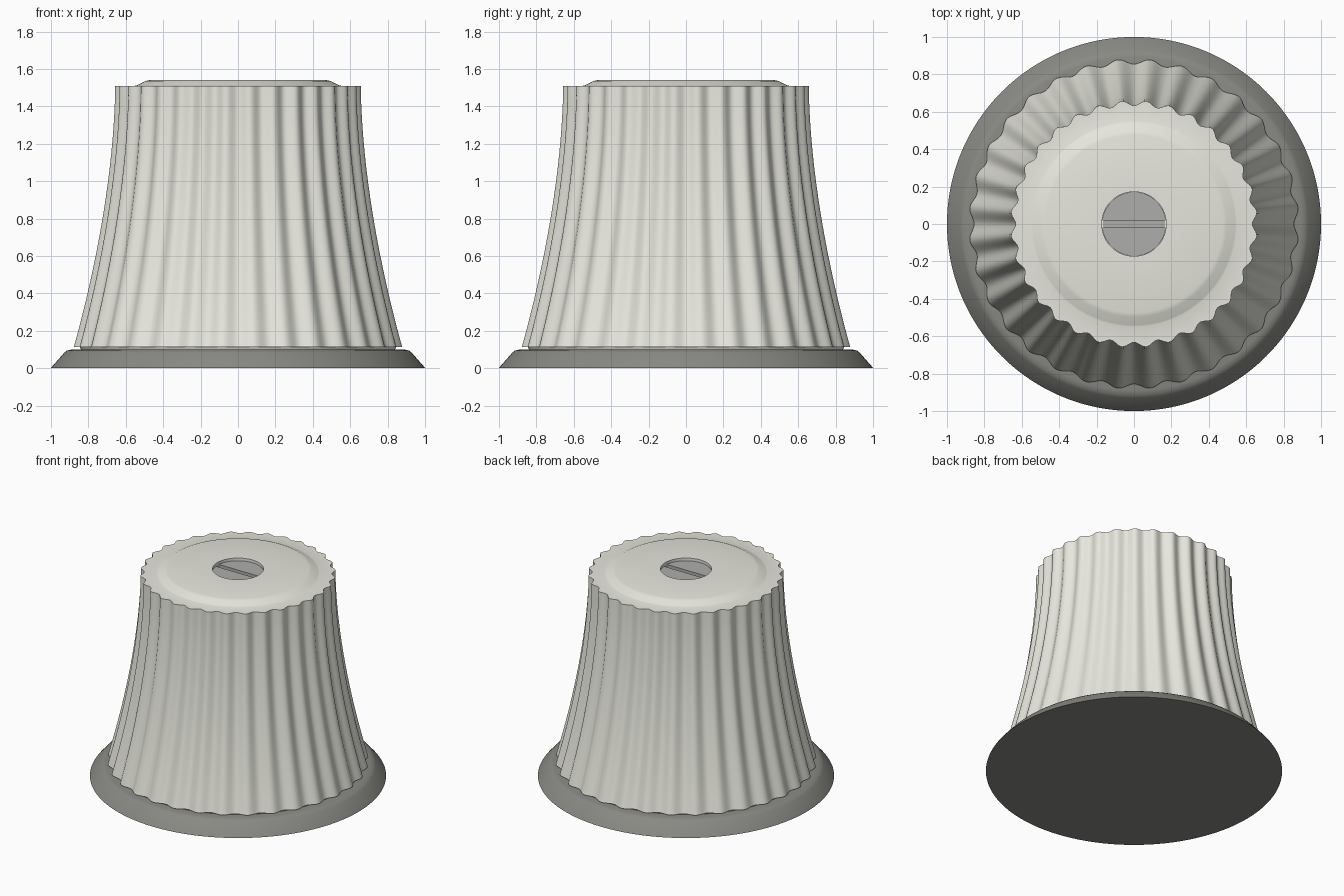
import bpy, bmesh, math

if "Cube" in bpy.data.objects:
    bpy.data.objects.remove(bpy.data.objects["Cube"])

def material(name, c):
    m = bpy.data.materials.new(name)
    m.diffuse_color = (*c, 1)
    m.use_nodes = True
    m.node_tree.nodes["Principled BSDF"].inputs["Base Color"].default_value = m.diffuse_color
    return m

cream = material("cream", (0.80, 0.80, 0.73))
dark = material("dark_grey", (0.25, 0.25, 0.23))
steel = material("steel", (0.42, 0.42, 0.41))

def finish(name, bm, mat, angle=30):
    bmesh.ops.recalc_face_normals(bm, faces=bm.faces)
    me = bpy.data.meshes.new(name)
    bm.to_mesh(me)
    bm.free()
    ob = bpy.data.objects.new(name, me)
    bpy.context.collection.objects.link(ob)
    me.materials.append(mat)
    bpy.ops.object.select_all(action='DESELECT')
    ob.select_set(True)
    bpy.context.view_layer.objects.active = ob
    bpy.ops.object.shade_smooth_by_angle(angle=math.radians(angle))
    return ob

def lathe(name, profile, mat, n, lobes=0):
    """Revolve (radius, z, flute depth) rings and close both ends."""
    bm = bmesh.new()
    rings = []
    for r, z, d in profile:
        ring = []
        for i in range(n):
            a = 2 * math.pi * i / n
            rr = r - d * (0.5 + 0.5 * math.cos(lobes * a))
            ring.append(bm.verts.new((rr * math.cos(a), rr * math.sin(a), z)))
        rings.append(ring)
    for lo, hi in zip(rings, rings[1:]):
        for i in range(n):
            j = (i + 1) % n
            bm.faces.new((lo[i], lo[j], hi[j], hi[i]))
    bm.faces.new(rings[0])
    bm.faces.new(rings[-1])
    return finish(name, bm, mat)

# Flared foot ring
lathe("base", [(1.0, 0, 0), (0.995, 0.008, 0), (0.93, 0.082, 0), (0.915, 0.094, 0),
               (0.89, 0.1, 0)], dark, 192)

# Fluted body with raised boss and screw recess in the top
side = []
for k in range(17):
    t = k / 16
    side.append((0.66 + 0.222 * (1 - t) ** 1.75, 0.113 + 1.397 * t, 0.027))
body = [(0.84, 0.1, 0), (0.845, 0.113, 0)] + side
body += [(0.55, 1.51, 0), (0.54, 1.513, 0), (0.497, 1.535, 0), (0.475, 1.54, 0),
         (0.172, 1.54, 0), (0.172, 1.49, 0)]
lathe("fluted_body", body, cream, 384, 32)

# Slotted screw: slot floor disc and two half heads
lathe("screw_slot_floor", [(0.165, 1.47, 0), (0.165, 1.495, 0)], steel, 64)
R, gap = 0.171, 0.018
a0 = math.asin(gap / R)
for side_name, s in (("back", 1), ("front", -1)):
    bm = bmesh.new()
    verts = []
    for i in range(33):
        a = a0 + (math.pi - 2 * a0) * i / 32
        verts.append(bm.verts.new((R * math.cos(a), s * R * math.sin(a), 1.48)))
    f = bm.faces.new(verts)
    ext = bmesh.ops.extrude_face_region(bm, geom=[f])
    for v in ext["geom"]:
        if isinstance(v, bmesh.types.BMVert):
            v.co.z = 1.52
    finish("screw_half_" + side_name, bm, steel)
